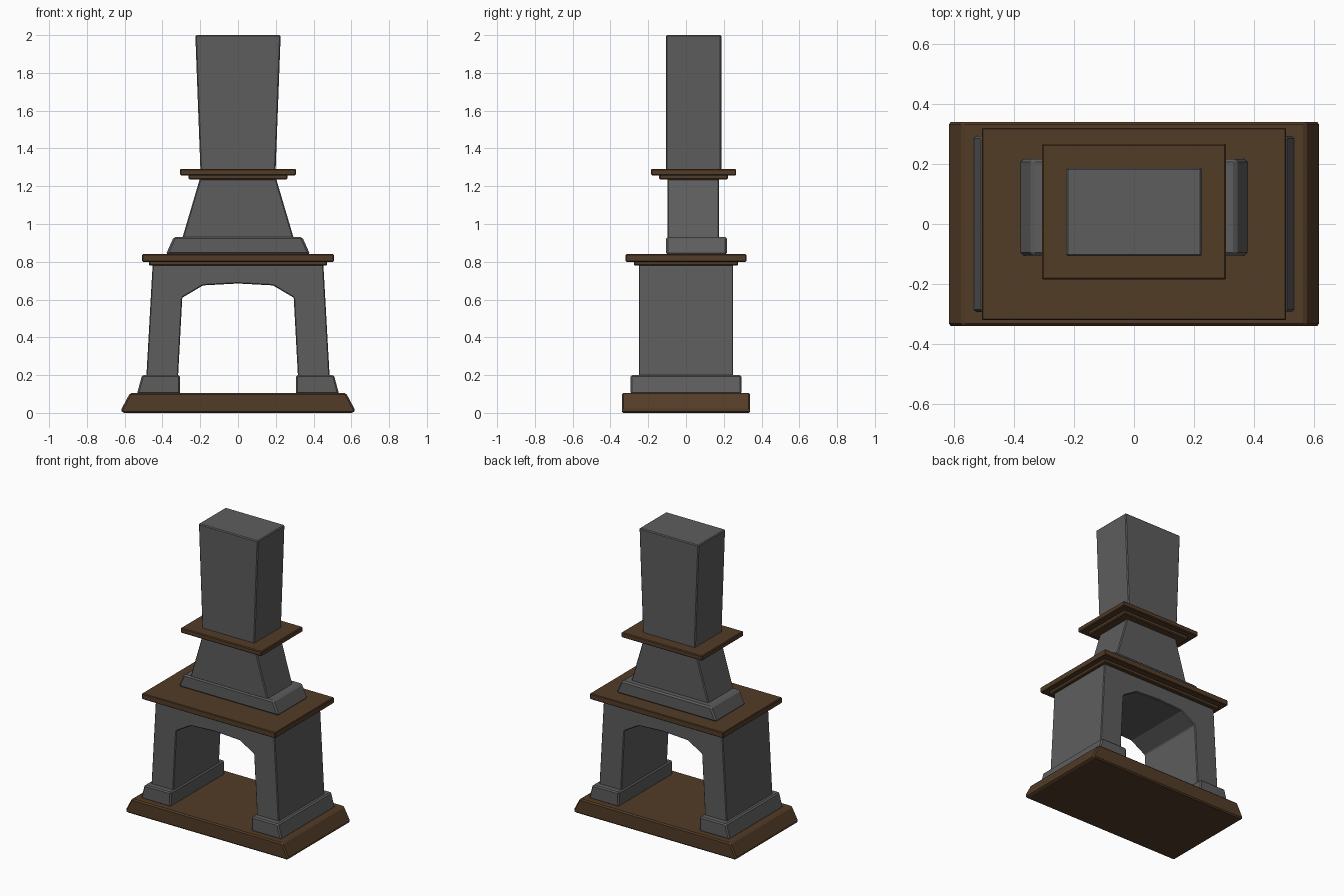
import bpy, bmesh

if "Cube" in bpy.data.objects:
    bpy.data.objects.remove(bpy.data.objects["Cube"])


def material(name, rgb):
    m = bpy.data.materials.new(name)
    m.diffuse_color = (*rgb, 1)
    m.use_nodes = True
    m.node_tree.nodes["Principled BSDF"].inputs["Base Color"].default_value = m.diffuse_color
    return m


wood = material("dark_wood", (0.085, 0.045, 0.02))
stone = material("grey_stone", (0.11, 0.11, 0.11))


def prism(name, profile, y0, y1, mat, bevel=0.006):
    """Extrude an XZ profile from y0 to y1 and soften its edges."""
    bm = bmesh.new()
    face = bm.faces.new([bm.verts.new((x, y0, z)) for x, z in profile])
    ext = bmesh.ops.extrude_face_region(bm, geom=[face])
    verts = [v for v in ext["geom"] if isinstance(v, bmesh.types.BMVert)]
    bmesh.ops.translate(bm, verts=verts, vec=(0, y1 - y0, 0))
    bmesh.ops.recalc_face_normals(bm, faces=bm.faces)
    me = bpy.data.meshes.new(name)
    bm.to_mesh(me)
    bm.free()
    me.materials.append(mat)
    ob = bpy.data.objects.new(name, me)
    bpy.context.collection.objects.link(ob)
    if bevel:
        mod = ob.modifiers.new("soft_edges", 'BEVEL')
        mod.width = bevel
        mod.segments = 1
        mod.limit_method = 'ANGLE'
        mod.angle_limit = 0.6
    return ob


def mirrored(half):
    """Complete a right-hand outline with its left-hand mirror."""
    return half + [(-x, z) for x, z in reversed(half) if x > 0]


def taper(name, w0, w1, z0, z1, y0, y1, mat, bevel=0.006):
    return prism(name, mirrored([(w0, z0), (w1, z1)]), y0, y1, mat, bevel)


# Hearth base
prism("hearth_base", mirrored([(0.612, 0.0), (0.62, 0.015), (0.572, 0.105)]),
      -0.34, 0.34, wood, 0.01)

# Firebox surround with the arched opening
prism("firebox_surround",
      [(-0.49, 0.105), (-0.452, 0.785), (0.452, 0.785), (0.49, 0.105),
       (0.322, 0.105), (0.295, 0.61), (0.185, 0.675), (0.0, 0.685),
       (-0.185, 0.675), (-0.295, 0.61), (-0.322, 0.105)],
      -0.25, 0.25, stone, 0.005)

# Feet
for side, s in (("left", -1), ("right", 1)):
    prism(side + "_foot",
          [(s * 0.307, 0.1), (s * 0.535, 0.1), (s * 0.508, 0.2), (s * 0.307, 0.2)],
          -0.293, 0.293, stone, 0.008)

# Mantel shelf and its moulding
taper("mantel_moulding", 0.472, 0.472, 0.78, 0.805, -0.275, 0.275, wood, 0.005)
taper("mantel_shelf", 0.507, 0.507, 0.8, 0.84, -0.32, 0.32, wood, 0.004)

# Hood with its collar
prism("hood_collar", mirrored([(0.382, 0.838), (0.34, 0.932)]),
      -0.105, 0.217, stone, 0.01)
taper("hood", 0.295, 0.202, 0.925, 1.24, -0.098, 0.175, stone)

# Upper shelf and its moulding
taper("upper_moulding", 0.262, 0.262, 1.235, 1.263, -0.142, 0.222, wood, 0.006)
taper("upper_shelf", 0.307, 0.307, 1.258, 1.292, -0.185, 0.266, wood, 0.005)

# Chimney stack
taper("chimney_stack", 0.199, 0.226, 1.285, 2.0, -0.107, 0.187, stone, 0.006)
